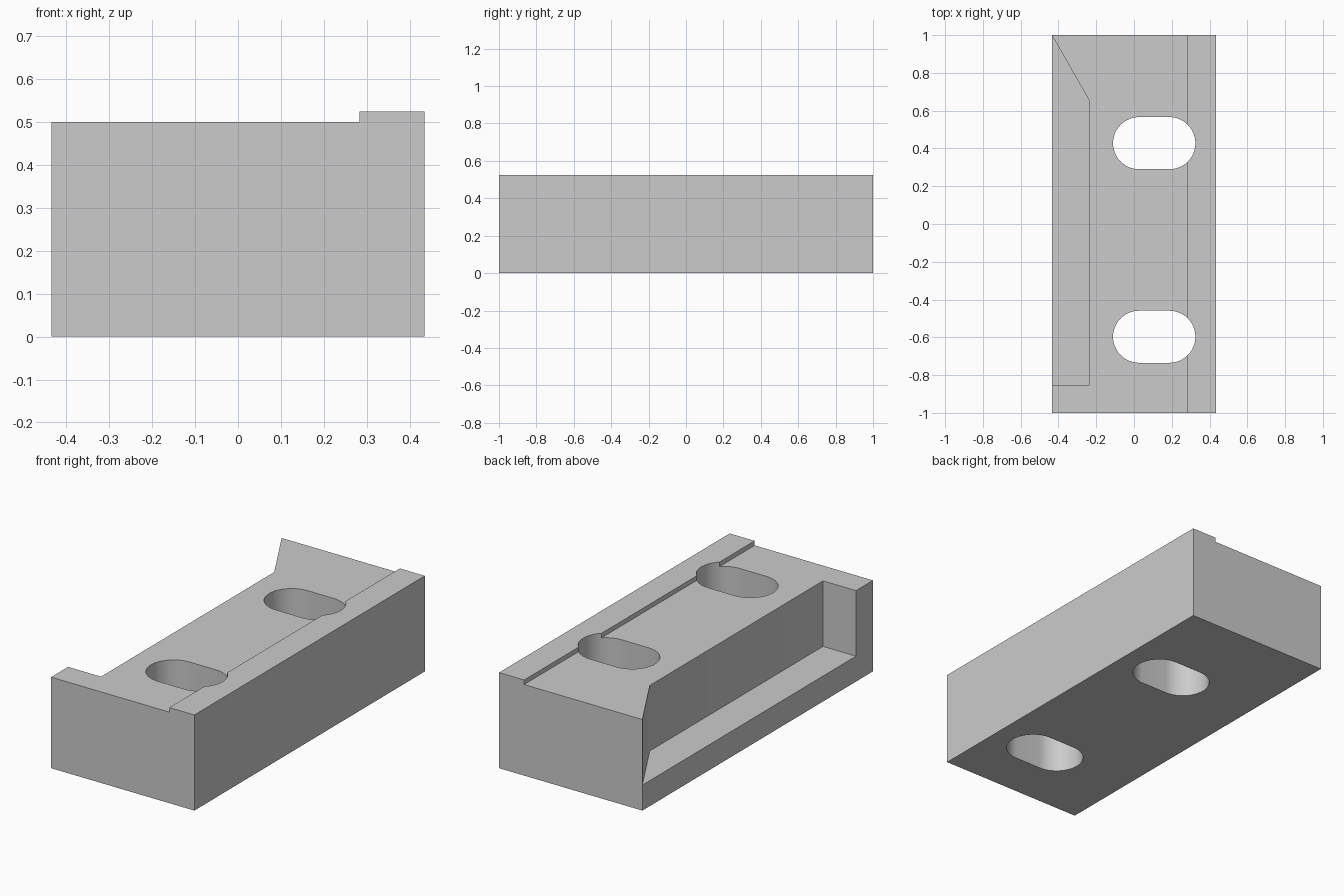
import bpy
import bmesh
import math

cube = bpy.data.objects.get("Cube")
if cube:
    bpy.data.objects.remove(cube, do_unlink=True)

grey = bpy.data.materials.new("plain grey")
grey.use_nodes = True
colour = (0.6, 0.6, 0.6, 1)
grey.diffuse_color = colour
grey.node_tree.nodes["Principled BSDF"].inputs["Base Color"].default_value = colour

W, L = 0.435, 1.0          # half width and half length
TOP, RIDGE = 0.5, 0.525    # deck and raised strip heights


def prism(name, points, to_3d, depth):
    """Extrude a closed outline along the depth vector."""
    bm = bmesh.new()
    face = bm.faces.new([bm.verts.new(to_3d(*p)) for p in points])
    grown = bmesh.ops.extrude_face_region(bm, geom=[face])["geom"]
    verts = [v for v in grown if isinstance(v, bmesh.types.BMVert)]
    bmesh.ops.translate(bm, verts=verts, vec=depth)
    bmesh.ops.recalc_face_normals(bm, faces=bm.faces)
    mesh = bpy.data.meshes.new(name)
    bm.to_mesh(mesh)
    bm.free()
    mesh.materials.append(grey)
    obj = bpy.data.objects.new(name, mesh)
    bpy.context.collection.objects.link(obj)
    return obj


def slot_outline(cx, cy, half, radius, steps=24):
    """Rounded slot running along x."""
    points = []
    for side, start in ((1, -math.pi / 2), (-1, math.pi / 2)):
        for i in range(steps + 1):
            a = start + math.pi * i / steps
            points.append((cx + side * half + radius * math.cos(a),
                           cy + radius * math.sin(a)))
    return points


# Block with the raised strip along its left edge
section = [(-W, 0), (W, 0), (W, RIDGE), (0.283, RIDGE), (0.283, TOP), (-W, TOP)]
block = prism("slotted_block", section, lambda x, z: (x, -L, z), (0, 2 * L, 0))

# Side pocket with one slanted end, and the two through slots
pocket = [(-W, L), (-0.235, 0.65), (-0.235, -0.853), (-W - 0.1, -0.853), (-W - 0.1, L)]
cutters = [prism("pocket_cutter", pocket, lambda x, y: (x, y, 0.14), (0, 0, 1))]
for y in (0.428, -0.597):
    cutters.append(prism("slot_cutter", slot_outline(0.107, y, 0.08, 0.138),
                         lambda x, y: (x, y, -0.2), (0, 0, 1)))

bpy.context.view_layer.objects.active = block
block.select_set(True)
for cutter in cutters:
    mod = block.modifiers.new(cutter.name, "BOOLEAN")
    mod.operation = "DIFFERENCE"
    mod.solver = "EXACT"
    mod.object = cutter
    bpy.ops.object.modifier_apply(modifier=mod.name)
    bpy.data.objects.remove(cutter, do_unlink=True)

# Smooth slot walls, crisp edges elsewhere
bpy.ops.object.select_all(action="DESELECT")
block.select_set(True)
bpy.ops.object.shade_smooth_by_angle(angle=math.radians(30))
